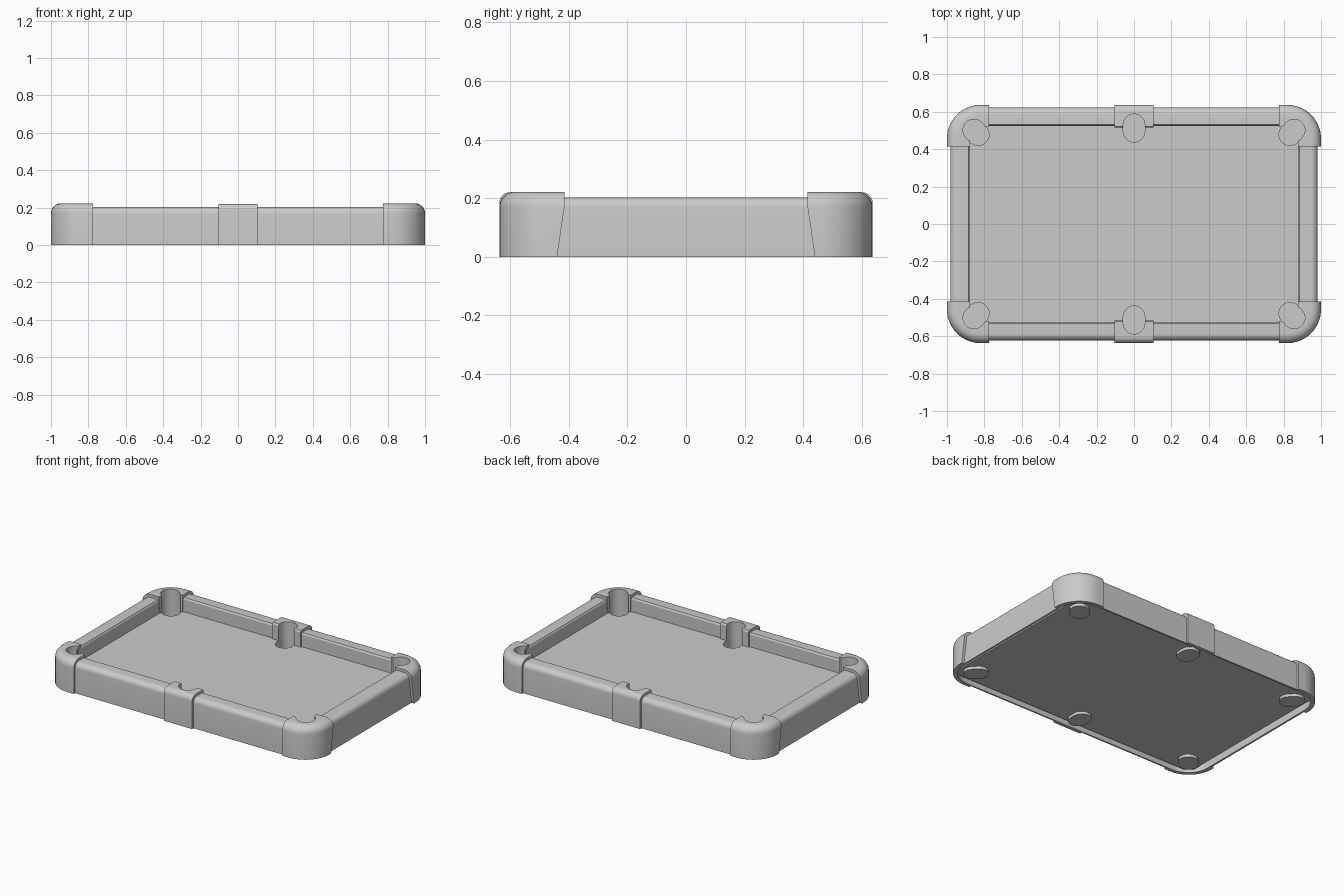
import bpy, bmesh, math

if "Cube" in bpy.data.objects:
    bpy.data.objects.remove(bpy.data.objects["Cube"])

QUADS = [(1, 1), (-1, 1), (-1, -1), (1, -1)]


def loft(name, rings):
    """Closed solid through rings of equal point count."""
    bm = bmesh.new()
    vs = [[bm.verts.new(p) for p in ring] for ring in rings]
    n = len(vs[0])
    for a, b in zip(vs, vs[1:]):
        for i in range(n):
            j = (i + 1) % n
            bm.faces.new((a[i], a[j], b[j], b[i]))
    bm.faces.new(vs[0])
    bm.faces.new(vs[-1])
    bmesh.ops.recalc_face_normals(bm, faces=bm.faces)
    me = bpy.data.meshes.new(name)
    bm.to_mesh(me)
    bm.free()
    ob = bpy.data.objects.new(name, me)
    bpy.context.collection.objects.link(ob)
    return ob


def prism(name, pts, z0, z1):
    return loft(name, [[(x, y, z) for x, y in pts] for z in (z0, z1)])


def arc(cx, cy, r, a0, a1, n):
    return [(cx + r * math.cos(math.radians(a0 + (a1 - a0) * i / n)),
             cy + r * math.sin(math.radians(a0 + (a1 - a0) * i / n))) for i in range(n + 1)]


def rounded_rect(hx, hy, r, n=8):
    pts = []
    for k, (sx, sy) in enumerate(QUADS):
        pts += arc(sx * (hx - r), sy * (hy - r), r, 90 * k, 90 * k + 90, n)
    return pts


def stadium(a, b, r):
    ang = math.degrees(math.atan2(a[1] - b[1], a[0] - b[0]))
    return arc(*a, r, ang - 90, ang + 90, 14) + arc(*b, r, ang + 90, ang + 270, 14)


def select(ob):
    bpy.ops.object.select_all(action='DESELECT')
    ob.select_set(True)
    bpy.context.view_layer.objects.active = ob


def cut(ob, cutters):
    select(ob)
    for c in cutters:
        m = ob.modifiers.new("cut", 'BOOLEAN')
        m.operation, m.solver, m.object = 'DIFFERENCE', 'EXACT', c
        bpy.ops.object.modifier_apply(modifier=m.name)


# Pocket outlines: four diagonal corner pockets, two side pockets
pockets = [((0.856 * sx, 0.502 * sy), (0.833 * sx, 0.478 * sy)) for sx, sy in QUADS]
pockets += [((0, 0.53 * s), (0, 0.496 * s)) for s in (1, -1)]

# Cutters: pocket holes and the hollow underside
holes = [prism("pocket_cutter", stadium(a, b, 0.058), 0.011, 0.4) for a, b in pockets]
cavity = prism("underside_cutter", rounded_rect(0.97, 0.612, 0.15), -0.1, 0.1)
parts = []

# Bed with pocket holes
bed = prism("bed", rounded_rect(0.94, 0.592, 0.05, 4), 0.02, 0.11)
cut(bed, holes)
parts.append(bed)

# Pocket floors just below the bed
for a, b in pockets:
    parts.append(prism("pocket_floor", stadium(a, b, 0.061), 0.001, 0.02))


def bar(name, inner, outer, top, r, lo, hi, axis, s):
    """Rail-like bar with a rounded outer top edge, running along an axis."""
    prof = [(inner, 0), (outer, 0)] + arc(outer - r, top - r, r, 0, 90, 6) + [(inner + 0.006, top), (inner, top - 0.01)]
    if axis == 'x':
        rings = [[(t, s * d, z) for d, z in prof] for t in (lo, hi)]
    else:
        rings = [[(s * d, t, z) for d, z in prof] for t in (lo, hi)]
    ob = loft(name, rings)
    parts.append(ob)
    return ob


# Rails and side pocket castings
for s in (1, -1):
    for lo, hi in ((-0.79, -0.09), (0.09, 0.79)):
        cut(bar("long_rail", 0.525, 0.622, 0.203, 0.035, lo, hi, 'x', s), [cavity])
    cut(bar("end_rail", 0.88, 0.982, 0.203, 0.035, -0.45, 0.45, 'y', s), [cavity])
    side = bar("side_pocket_casting", 0.515, 0.637, 0.22, 0.035, -0.105, 0.105, 'x', s)
    cut(side, [cavity, holes[4 if s > 0 else 5]])


# Corner castings: L-shaped plan, rounded outside, slanted end on the short side
def corner_plan(d, end):
    return ([(0.775, 0.518), (0.877, 0.518), (0.877, end), (1 - d, end)]
            + arc(0.82, 0.457, 0.18 - d, 0, 90, 10) + [(0.775, 0.637 - d)])


levels = [(0, 0, 0.44)]
R = 0.052
for i in range(7):
    t = math.radians(15 * i)
    levels.append((0.17 + R * math.sin(t), R * (1 - math.cos(t)), 0.415))
for k, (sx, sy) in enumerate(QUADS):
    ob = loft("corner_casting", [[(sx * x, sy * y, z) for x, y in corner_plan(d, end)]
                                 for z, d, end in levels])
    cut(ob, [cavity, holes[k]])
    parts.append(ob)

# Remove cutters, smooth the curved surfaces
for c in holes + [cavity]:
    bpy.data.objects.remove(c)
for ob in parts:
    select(ob)
    bpy.ops.object.shade_smooth_by_angle(angle=math.radians(30))
